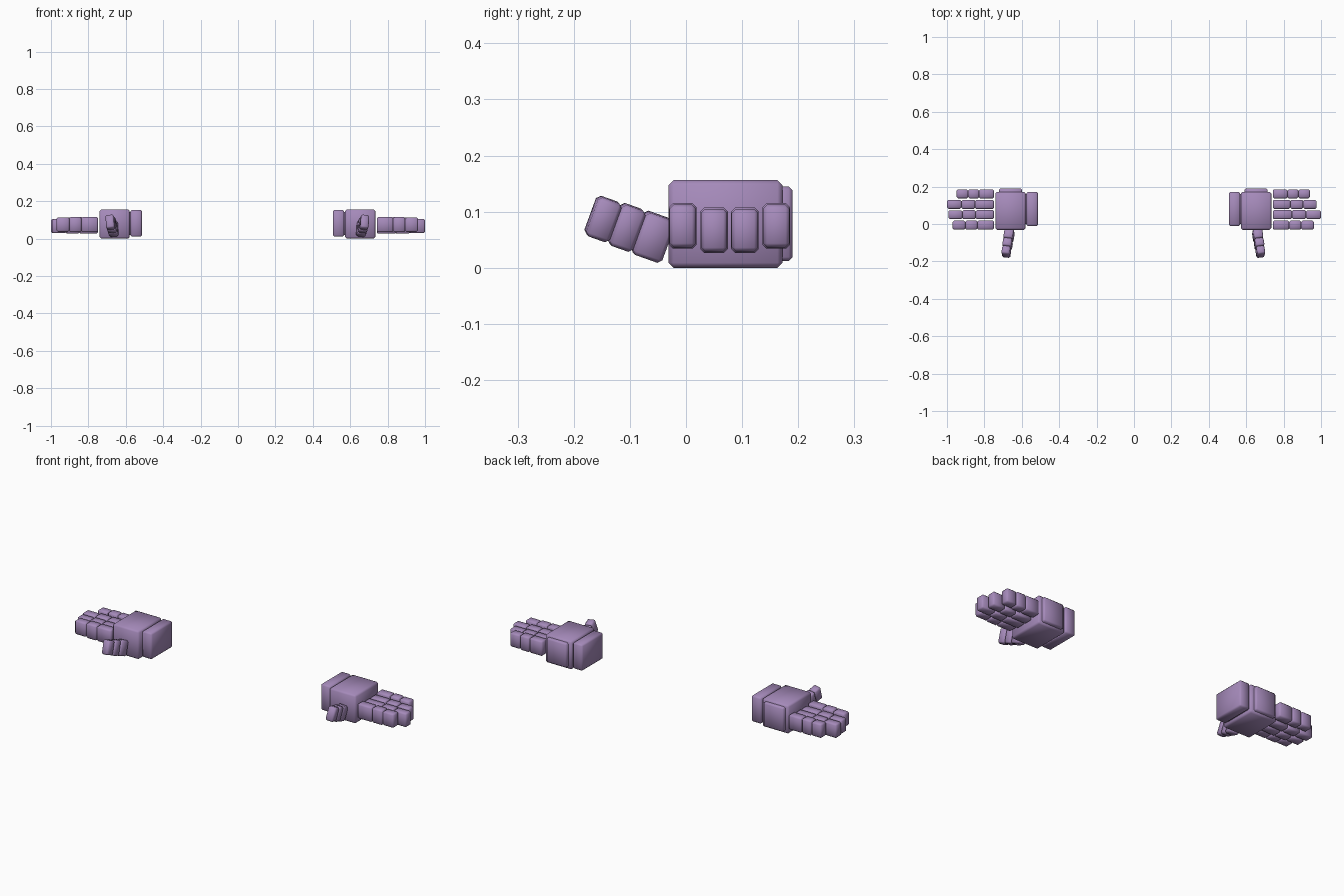
import bpy, bmesh
from mathutils import Vector, Matrix, Quaternion

if "Cube" in bpy.data.objects:
    bpy.data.objects.remove(bpy.data.objects["Cube"])

skin = bpy.data.materials.new("dusty_purple")
skin.diffuse_color = (0.376, 0.254, 0.491, 1)
skin.use_nodes = True
skin.node_tree.nodes["Principled BSDF"].inputs["Base Color"].default_value = skin.diffuse_color


def block(name, center, size, bevel, rot=None):
    """Chamfered, softly shaded block."""
    bm = bmesh.new()
    bmesh.ops.create_cube(bm, size=1)
    bmesh.ops.scale(bm, vec=size, verts=bm.verts)
    bmesh.ops.bevel(bm, geom=bm.edges[:], offset=bevel, segments=1,
                    profile=0.5, affect='EDGES')
    for f in bm.faces:
        f.smooth = True
    m = Matrix.Translation(center)
    if rot:
        m = m @ rot.to_matrix().to_4x4()
    bm.transform(m)
    mesh = bpy.data.meshes.new(name)
    bm.to_mesh(mesh)
    bm.free()
    mesh.materials.append(skin)
    ob = bpy.data.objects.new(name, mesh)
    bpy.context.collection.objects.link(ob)
    return ob


def span(name, s, x, y, z, bevel):
    """Block from ranges, with x mirrored by side s."""
    lo, hi = Vector((x[0], y[0], z[0])), Vector((x[1], y[1], z[1]))
    c = (lo + hi) / 2
    c.x *= s
    return block(name, c, hi - lo, bevel)


# finger rows: name, centre y, centre z
ROWS = [("index", -0.006, 0.0745), ("middle", 0.05, 0.067),
        ("ring", 0.105, 0.067), ("little", 0.161, 0.0745)]


def hand(side, s, dx, tips):
    # wrist cuff, a joint core, palm and the outer side plate
    span(side + "_wrist", s, (0.507 + dx, 0.568 + dx), (-0.012, 0.172), (0.01, 0.154), 0.008)
    span(side + "_wrist_joint", s, (0.555 + dx, 0.59 + dx), (0.0, 0.16), (0.018, 0.142), 0.004)
    span(side + "_palm", s, (0.572 + dx, 0.734 + dx), (-0.031, 0.172), (0.0, 0.156), 0.009)
    span(side + "_side_plate", s, (0.592 + dx, 0.715 + dx), (0.15, 0.19), (0.012, 0.145), 0.007)
    # fingers: three segments each
    for (name, y, z), tip in zip(ROWS, tips):
        x0 = 0.742 + dx
        length = tip - x0
        cuts = [0, 0.40, 0.69, 1.0]
        for i in range(3):
            a, b = x0 + cuts[i] * length, x0 + cuts[i + 1] * length
            h = 0.0405 if i < 2 else 0.038
            w = 0.0245 if i < 2 else 0.0235
            span(f"{side}_{name}_segment_{i + 1}", s, (a, b),
                 (y - w, y + w), (z - h, z + h), 0.007)
    # thumb: three tilted segments
    base = Vector((s * (0.657 + dx), -0.033, 0.046))
    d = Vector((s * 0.022, -0.135, 0.048)).normalized()
    rot = d.to_track_quat('-Y', 'Z') @ Quaternion((0, 1, 0), s * 0.12)
    for i, (a, b, w, h) in enumerate([(0, 0.056, 0.05, 0.08),
                                      (0.056, 0.101, 0.048, 0.078),
                                      (0.101, 0.146, 0.044, 0.074)]):
        block(f"{side}_thumb_segment_{i + 1}", base + d * (a + b) / 2,
              Vector((w, b - a, h)), 0.007, rot)


hand("right", 1, 0.0, (0.962, 0.9995, 0.977, 0.94))
hand("left", -1, 0.007, (0.97, 0.993, 1.0, 0.948))
